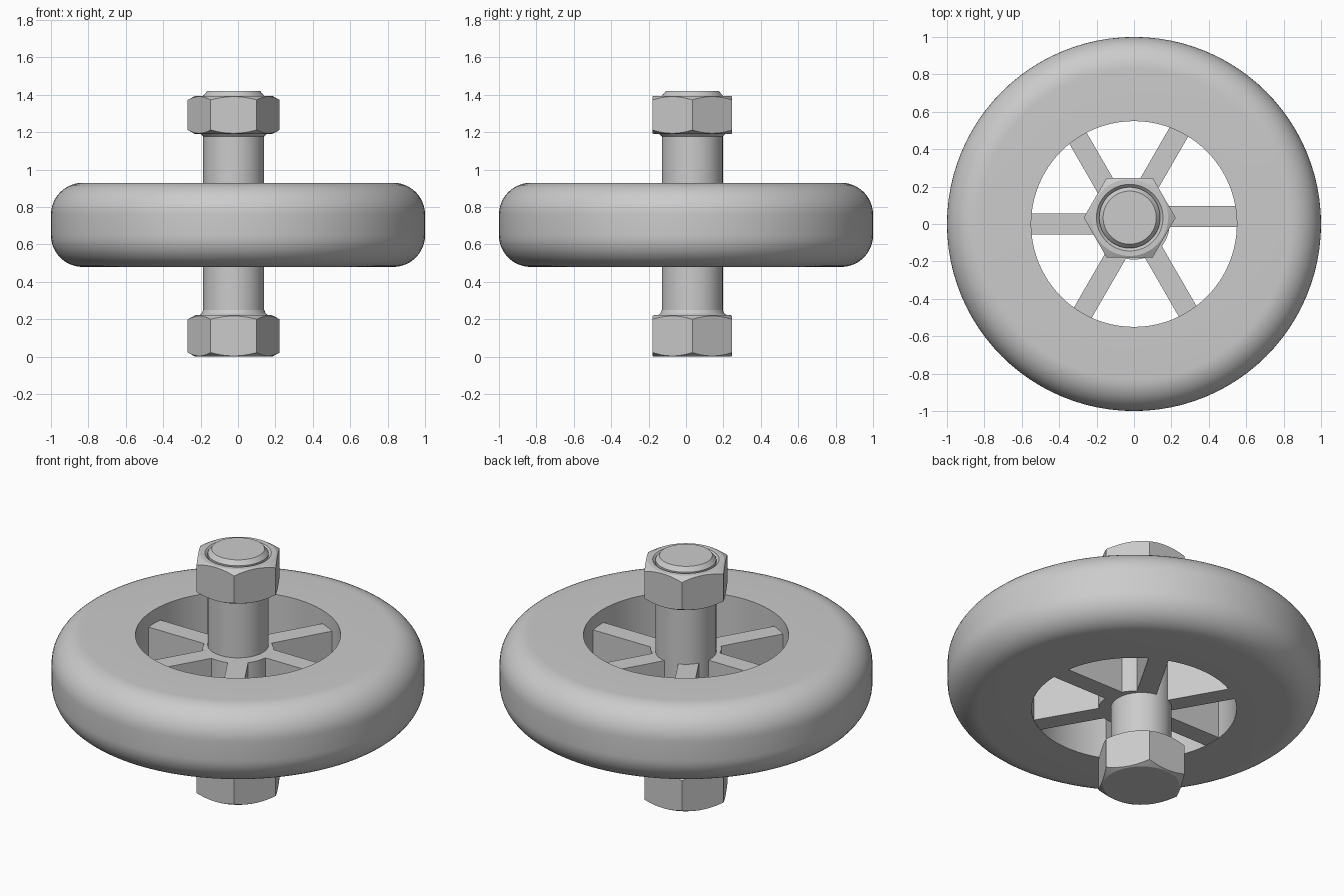
import bpy
import bmesh
from math import radians, sin, cos, pi
from mathutils import Matrix, Vector

if "Cube" in bpy.data.objects:
    bpy.data.objects.remove(bpy.data.objects["Cube"])

steel = bpy.data.materials.new("plain_grey")
steel.use_nodes = True
GREY = (0.6, 0.6, 0.6, 1)
steel.diffuse_color = GREY
steel.node_tree.nodes["Principled BSDF"].inputs["Base Color"].default_value = GREY

BOLT = Vector((-0.023, 0.034, 0))


def finish(name, bm, smooth=True):
    """Turn a bmesh into a named, shaded object."""
    bmesh.ops.remove_doubles(bm, verts=bm.verts, dist=1e-5)
    bmesh.ops.recalc_face_normals(bm, faces=bm.faces)
    mesh = bpy.data.meshes.new(name)
    bm.to_mesh(mesh)
    bm.free()
    mesh.materials.append(steel)
    obj = bpy.data.objects.new(name, mesh)
    bpy.context.collection.objects.link(obj)
    if smooth:
        shade(obj)
    return obj


def shade(obj):
    bpy.ops.object.select_all(action="DESELECT")
    obj.select_set(True)
    bpy.context.view_layer.objects.active = obj
    bpy.ops.object.shade_smooth_by_angle(angle=radians(20))


def lathe(name, profile, centre=Vector(), ring=False, steps=96):
    """Revolve (radius, height) points about a vertical axis."""
    bm = bmesh.new()
    verts = [bm.verts.new((r, 0, z)) for r, z in profile]
    pairs = list(zip(verts, verts[1:]))
    if ring:
        pairs.append((verts[-1], verts[0]))
    edges = [bm.edges.new(p) for p in pairs]
    bmesh.ops.spin(bm, geom=verts + edges, cent=(0, 0, 0), axis=(0, 0, 1),
                   angle=2 * pi, steps=steps, use_merge=True)
    bmesh.ops.translate(bm, vec=centre, verts=bm.verts)
    return finish(name, bm)


def chamfered_hex(name, low, high, profile, ring=False):
    """Hexagonal prism trimmed to a turned blank."""
    bm = bmesh.new()
    bmesh.ops.create_cone(bm, cap_ends=True, segments=6, radius1=0.246,
                          radius2=0.246, depth=high - low + 0.1)
    turn = Matrix.Rotation(radians(0 if abs(max(v.co.x for v in bm.verts) - 0.246) < 0.001
                                   else 30), 3, "Z")
    bmesh.ops.rotate(bm, matrix=turn, verts=bm.verts)
    bmesh.ops.translate(bm, vec=BOLT + Vector((0, 0, (low + high) / 2)), verts=bm.verts)
    prism = finish(name, bm, False)
    blank = lathe(name + "_cutter", profile, BOLT, ring)
    blank.hide_render = True
    trim = prism.modifiers.new("trim", "BOOLEAN")
    trim.operation = "INTERSECT"
    trim.solver = "EXACT"
    trim.object = blank
    bpy.ops.object.select_all(action="DESELECT")
    prism.select_set(True)
    bpy.context.view_layer.objects.active = prism
    bpy.ops.object.modifier_apply(modifier="trim")
    bpy.data.objects.remove(blank)
    shade(prism)


# Tyre with rounded outer edges and a straight bore
LOW, HIGH, BORE, ROUND = 0.48, 0.93, 0.55, 0.17
tyre = [(BORE, LOW)]
for base, z, start in ((LOW, ROUND, -90), (HIGH, -ROUND, 0)):
    for i in range(13):
        a = radians(start + i * 7.5)
        tyre.append((1 - ROUND + ROUND * cos(a), base + z + ROUND * sin(a)))
tyre.append((BORE, HIGH))
lathe("tyre", tyre, ring=True)

# Hub and six slightly staggered spokes
SPOKE_LOW, SPOKE_HIGH = 0.482, 0.85
lathe("hub", [(0, SPOKE_LOW), (0.19, SPOKE_LOW), (0.19, SPOKE_HIGH), (0, SPOKE_HIGH)])
for i, shift in enumerate((0.04, 0.038, 0.03, 0, 0, 0.015)):
    bm = bmesh.new()
    bmesh.ops.create_cube(bm, size=1)
    bmesh.ops.scale(bm, vec=(0.46, 0.11, SPOKE_HIGH - SPOKE_LOW), verts=bm.verts)
    bmesh.ops.translate(bm, vec=(0.33, shift, (SPOKE_HIGH + SPOKE_LOW) / 2), verts=bm.verts)
    bmesh.ops.rotate(bm, matrix=Matrix.Rotation(i * pi / 3, 3, "Z"), verts=bm.verts)
    finish(f"spoke_{i + 1}", bm, False)

# Bolt shank: fillet at the head, collar under the nut, chamfered tip
R = 0.163
shank = [(0, 0.15), (0.185, 0.15), (0.185, 0.222), (0.172, 0.23), (R, 0.25),
         (R, 1.178), (0.175, 1.19), (0.175, 1.21), (R, 1.21), (R, 1.395),
         (0.142, 1.42), (0, 1.42)]
lathe("bolt_shank", shank, BOLT)

# Bolt head and nut, chamfered at both ends
FLAT, WIDE, DROP = 0.205, 0.26, 0.03
chamfered_hex("bolt_head", 0, 0.222,
              [(0, 0), (FLAT, 0), (WIDE, DROP), (WIDE, 0.222 - DROP), (FLAT, 0.222), (0, 0.222)])
chamfered_hex("nut", 1.19, 1.395,
              [(0.15, 1.19), (FLAT, 1.19), (WIDE, 1.19 + DROP), (WIDE, 1.395 - DROP),
               (FLAT, 1.395), (0.178, 1.395), (0.15, 1.367)], ring=True)
